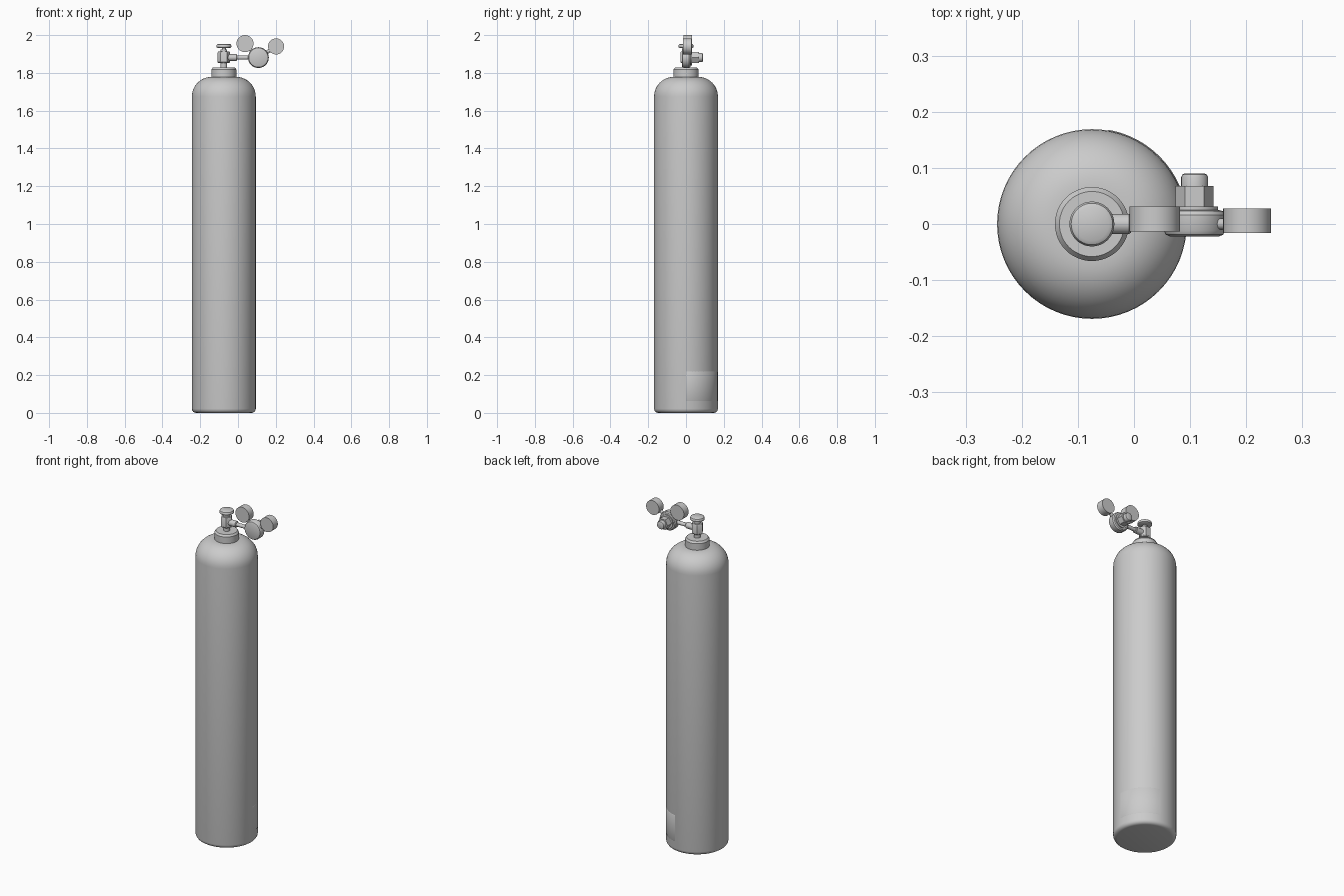
import bpy, bmesh
from math import cos, sin, pi, radians
from mathutils import Vector

if "Cube" in bpy.data.objects:
    bpy.data.objects.remove(bpy.data.objects["Cube"])

CX = -0.075          # tank axis
ZP = 1.881           # outlet height
REG = Vector((0.108, 0, ZP))


def finish(name, bm):
    bmesh.ops.recalc_face_normals(bm, faces=bm.faces)
    me = bpy.data.meshes.new(name)
    bm.to_mesh(me)
    bm.free()
    ob = bpy.data.objects.new(name, me)
    bpy.context.collection.objects.link(ob)
    bpy.ops.object.select_all(action='DESELECT')
    ob.select_set(True)
    bpy.context.view_layer.objects.active = ob
    bpy.ops.object.shade_smooth_by_angle(angle=radians(30))
    return ob


def lathe(name, profile, origin=(CX, 0, 0), axis=(0, 0, 1), sides=32):
    """Closed solid of revolution from (radius, height) pairs."""
    bm = bmesh.new()
    rings = [[bm.verts.new((r * cos(2 * pi * i / sides), r * sin(2 * pi * i / sides), h))
              for i in range(sides)] for r, h in profile]
    for a, b in zip(rings, rings[1:]):
        for i in range(sides):
            j = (i + 1) % sides
            bm.faces.new((a[i], a[j], b[j], b[i]))
    bm.faces.new(rings[0][::-1])
    bm.faces.new(rings[-1])
    ob = finish(name, bm)
    ob.rotation_mode = 'QUATERNION'
    ob.rotation_quaternion = Vector((0, 0, 1)).rotation_difference(Vector(axis))
    ob.location = origin
    return ob


def arc(r, z, rad, a0, a1, n):
    return [(r + rad * cos(radians(a0 + (a1 - a0) * i / n)),
             z + rad * sin(radians(a0 + (a1 - a0) * i / n))) for i in range(n + 1)]


# tank with rounded foot and domed shoulder
lathe("tank", arc(0.147, 0.022, 0.022, -90, 0, 4) + arc(0.065, 1.675, 0.104, 0, 90, 10), sides=64)

# thin label sheet wrapped round the lower side
bm = bmesh.new()
cols = []
for i in range(17):
    a = radians(5 * i)
    cols.append([bm.verts.new((CX + r * cos(a), r * sin(a), z))
                 for r, z in ((0.168, 0.06), (0.1705, 0.065), (0.1705, 0.215), (0.168, 0.22))])
for a, b in zip(cols, cols[1:]):
    for k in range(3):
        bm.faces.new((a[k], b[k], b[k + 1], a[k + 1]))
finish("label", bm)

# neck collar and valve
lathe("neck_collar", [(0.066, 1.765), (0.066, 1.818), (0.058, 1.829), (0.03, 1.829)], sides=48)
lathe("valve_stem", [(0.018, 1.82), (0.018, 1.925), (0.011, 1.925), (0.011, 1.94)])
lathe("valve_body", [(0.029, 1.852), (0.033, 1.857), (0.033, 1.908), (0.029, 1.914)], sides=6)
lathe("hand_wheel", [(0.03, 1.931), (0.039, 1.935), (0.04, 1.943), (0.037, 1.95), (0.03, 1.954)], sides=40)

# outlet pipe to the regulator
lathe("outlet_pipe", [(0.018, 0.02), (0.018, 0.066), (0.015, 0.07), (0.011, 0.07), (0.011, 0.15)],
      (CX, 0, ZP), (1, 0, 0), 24)

# regulator: round body, hexagonal bonnet and adjusting knob, pointing backwards
lathe("regulator_body", [(0.044, -0.022), (0.051, -0.019), (0.055, -0.012), (0.055, 0.016),
                         (0.050, 0.023), (0.042, 0.025), (0.042, 0.031)], REG, (0, 1, 0), 40)
lathe("regulator_bonnet", [(0.034, 0.028), (0.034, 0.068)], REG, (0, 1, 0), 6)
lathe("regulator_knob", [(0.024, 0.06), (0.024, 0.083), (0.022, 0.088), (0.018, 0.09)], REG, (0, 1, 0), 24)

# two gauges with short stems
for side, x, z, r, y0, y1 in (("left", 0.037, 1.955, 0.045, -0.013, 0.031),
                              ("right", 0.2015, 1.94, 0.0425, -0.016, 0.028)):
    lathe(side + "_gauge", [(r, y0), (r, y1)], (x, 0, z), (0, 1, 0), 40)
    d = Vector((x, 0, z)) - REG
    lathe(side + "_gauge_stem", [(0.01, 0.03), (0.01, d.length - 0.02)], REG, d.normalized(), 16)
